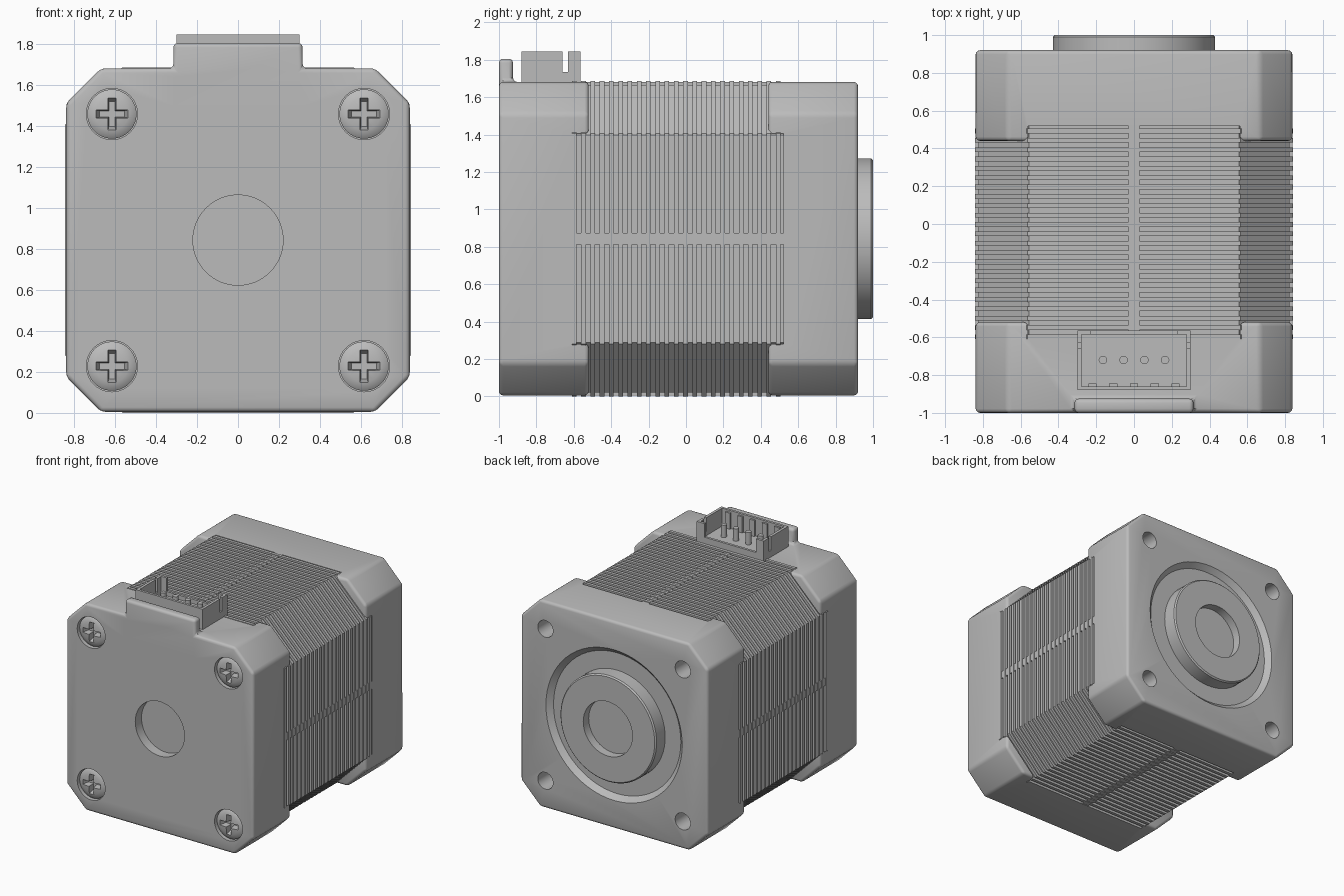
import bpy, bmesh, math

if "Cube" in bpy.data.objects:
    bpy.data.objects.remove(bpy.data.objects["Cube"])

CZ = 0.843      # height of the motor axis
HOLE = 0.615    # screw offset from the axis

metal = bpy.data.materials.new("grey metal")
metal.use_nodes = True
GREY = (0.5, 0.5, 0.5, 1)
metal.diffuse_color = GREY
metal.node_tree.nodes["Principled BSDF"].inputs["Base Color"].default_value = GREY


# Outlines in the x-z plane
def octagon(half, chamfer):
    a = half - chamfer
    return [(half, CZ - a), (half, CZ + a), (a, CZ + half), (-a, CZ + half),
            (-half, CZ + a), (-half, CZ - a), (-a, CZ - half), (a, CZ - half)]


def circle(r, x=0, z=CZ, n=64):
    return [(x + r * math.cos(math.tau * i / n), z + r * math.sin(math.tau * i / n))
            for i in range(n)]


def rect(x0, x1, z0, z1):
    return [(x0, z0), (x1, z0), (x1, z1), (x0, z1)]


# Solid through a list of (y, outline) sections
def loft(name, sections):
    bm = bmesh.new()
    rings = [[bm.verts.new((x, y, z)) for x, z in pts] for y, pts in sections]
    n = len(rings[0])
    for a, b in zip(rings, rings[1:]):
        for i in range(n):
            bm.faces.new((a[i], a[(i + 1) % n], b[(i + 1) % n], b[i]))
    bm.faces.new(rings[0])
    bm.faces.new(rings[-1])
    bmesh.ops.recalc_face_normals(bm, faces=bm.faces)
    mesh = bpy.data.meshes.new(name)
    bm.to_mesh(mesh)
    bm.free()
    mesh.materials.append(metal)
    obj = bpy.data.objects.new(name, mesh)
    bpy.context.collection.objects.link(obj)
    return obj


def prism(name, pts, y0, y1):
    return loft(name, [(y0, pts), (y1, pts)])


def activate(obj):
    bpy.ops.object.select_all(action='DESELECT')
    obj.select_set(True)
    bpy.context.view_layer.objects.active = obj


def combine(obj, tool, operation='DIFFERENCE'):
    activate(obj)
    mod = obj.modifiers.new("combine", 'BOOLEAN')
    mod.operation = operation
    mod.solver = 'EXACT'
    mod.object = tool
    bpy.ops.object.modifier_apply(modifier=mod.name)
    bpy.data.objects.remove(tool)


def bevel(obj, width, segments=3):
    activate(obj)
    mod = obj.modifiers.new("bevel", 'BEVEL')
    mod.width = width
    mod.segments = segments
    mod.limit_method = 'ANGLE'
    mod.angle_limit = math.radians(30)
    bpy.ops.object.modifier_apply(modifier=mod.name)


def smooth(obj):
    activate(obj)
    bpy.ops.object.shade_smooth_by_angle(angle=math.radians(32))


corners = [(sx * HOLE, CZ + sz * HOLE) for sx in (-1, 1) for sz in (-1, 1)]

# Front cap with connector shield, corner ears, screw seats and shaft recess
front = prism("front_cap", octagon(0.838, 0.17), -1, -0.52)
combine(front, prism("shield", rect(-0.315, 0.315, 1.5, 1.805), -1, -0.925), 'UNION')
bevel(front, 0.022)
combine(front, prism("pocket", octagon(0.9, 0.4), -0.6, -0.4))
combine(front, prism("recess", circle(0.22), -1.1, -0.92))
for x, z in corners:
    combine(front, prism("seat", circle(0.125, x, z, 40), -1.1, -0.94))
smooth(front)

# Rear cap with ears, sunken ring and mounting holes
rear = prism("rear_cap", octagon(0.838, 0.17), 0.44, 0.92)
bevel(rear, 0.022)
combine(rear, prism("pocket", octagon(0.9, 0.4), 0.3, 0.52))
combine(rear, loft("ring", [(0.88, circle(0.57)), (0.92, circle(0.61)), (1.1, circle(0.61))]))
for x, z in corners:
    combine(rear, prism("hole", circle(0.068, x, z, 32), 0.72, 1.1))
smooth(rear)

# Rear pilot boss with blind bore
boss = loft("pilot_boss", [(0.8, circle(0.43)), (0.99, circle(0.43)), (1.0, circle(0.42))])
combine(boss, prism("bore", circle(0.22), 0.93, 1.1))
smooth(boss)

# Laminated stator stack: alternating fins and grooves
FINS, Y0, Y1 = 23, -0.61, 0.53
pitch = (Y1 - Y0) / FINS
sections = []
for i in range(FINS):
    y = Y0 + i * pitch
    for half, a, b in ((0.843, 0, 0.5), (0.822, 0.5, 1)):
        outline = octagon(half, 0.28 - (0.843 - half) * 0.6)
        sections += [(y + a * pitch, outline), (y + b * pitch, outline)]
loft("stator_stack", sections)

# Weld seams along the middle of each side
for name, pts in (("side", rect(-0.838, 0.838, CZ - 0.03, CZ + 0.03)),
                  ("vertical", rect(-0.03, 0.03, CZ - 0.838, CZ + 0.838))):
    prism(name + "_weld_seam", pts, Y0, Y1)

# Cross-head screws
for i, (x, z) in enumerate(corners):
    profile = ((-0.93, 0.12), (-0.975, 0.12), (-0.986, 0.105), (-0.994, 0.08), (-1.0, 0.04))
    screw = loft(f"screw_{i + 1}", [(y, circle(r, x, z, 40)) for y, r in profile])
    for w, h in ((0.088, 0.022), (0.022, 0.088)):
        combine(screw, loft("slot", [
            (-1.02, rect(x - w, x + w, z - h, z + h)),
            (-0.945, rect(x - w * 0.7, x + w * 0.7, z - h * 0.7, z + h * 0.7))]))
    smooth(screw)

# Connector housing, open on top and notched at the rear
housing = prism("connector_housing", rect(-0.3, 0.3, 1.62, 1.845), -0.88, -0.565)
combine(housing, prism("cavity", rect(-0.278, 0.278, 1.7, 1.9), -0.86, -0.585))
combine(housing, prism("notch", rect(-0.23, 0.23, 1.735, 1.9), -0.62, -0.5))
combine(housing, prism("side_slots", rect(-0.4, 0.4, 1.735, 1.9), -0.66, -0.63))

# Ribs inside the housing and the four contacts
for i in range(5):
    x = (i - 2) * 0.11
    prism(f"connector_rib_{i + 1}", rect(x - 0.022, x + 0.022, 1.69, 1.83), -0.865, -0.845)
for i in range(4):
    bpy.ops.mesh.primitive_cylinder_add(vertices=20, radius=0.022, depth=0.12,
                                        location=((i - 1.5) * 0.11, -0.72, 1.74))
    pin = bpy.context.object
    pin.name = f"connector_pin_{i + 1}"
    pin.data.materials.append(metal)
    smooth(pin)
